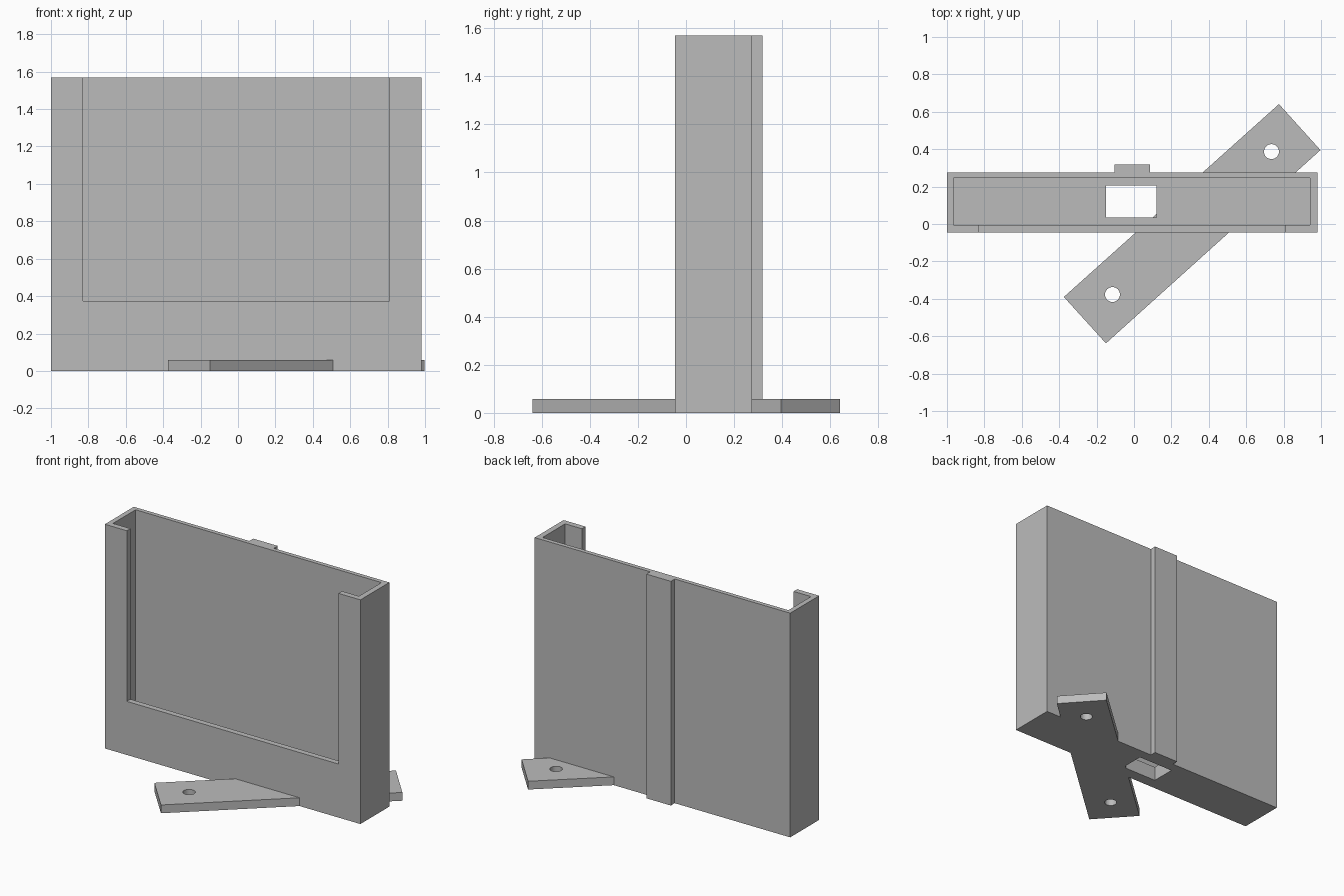
import bpy, bmesh, math

old = bpy.data.objects.get("Cube")
if old:
    bpy.data.objects.remove(old, do_unlink=True)

grey = bpy.data.materials.new("plain grey")
grey.use_nodes = True
grey.diffuse_color = (0.5, 0.5, 0.5, 1)
bsdf = next(n for n in grey.node_tree.nodes if n.type == 'BSDF_PRINCIPLED')
bsdf.inputs["Base Color"].default_value = grey.diffuse_color


def finish(name, bm):
    mesh = bpy.data.meshes.new(name)
    bmesh.ops.recalc_face_normals(bm, faces=bm.faces)
    bm.to_mesh(mesh)
    bm.free()
    mesh.materials.append(grey)
    obj = bpy.data.objects.new(name, mesh)
    bpy.context.collection.objects.link(obj)
    return obj


def prism(name, outline, z0, z1):
    """Extrude a flat outline from z0 up to z1."""
    bm = bmesh.new()
    face = bm.faces.new([bm.verts.new((x, y, z0)) for x, y in outline])
    up = bmesh.ops.extrude_face_region(bm, geom=[face])["geom"]
    for v in up:
        if isinstance(v, bmesh.types.BMVert):
            v.co.z = z1
    return finish(name, bm)


def box(name, x0, x1, y0, y1, z0, z1):
    return prism(name, [(x0, y0), (x1, y0), (x1, y1), (x0, y1)], z0, z1)


def cut(obj, cutter):
    """Subtract the cutter, then remove it."""
    mod = obj.modifiers.new("cut", 'BOOLEAN')
    mod.operation = 'DIFFERENCE'
    mod.solver = 'EXACT'
    mod.object = cutter
    cutter.hide_render = True
    bpy.context.view_layer.objects.active = obj
    bpy.ops.object.modifier_apply(modifier=mod.name)
    bpy.data.objects.remove(cutter, do_unlink=True)


height = 1.57

# Open-topped holder with a front window and a cable slot in the floor
holder = box("holder_shell", -1, 0.98, -0.045, 0.275, 0, height)
cut(holder, box("cavity_cutter", -0.965, 0.94, -0.005, 0.245, 0.1, 2))
cut(holder, box("window_cutter", -0.83, 0.81, -0.2, 0.1, 0.375, 2))
cut(holder, box("slot_cutter", -0.15, 0.12, 0.035, 0.205, -0.2, 0.3))

# Rib down the middle of the back
box("back_rib", -0.105, 0.085, 0.275, 0.318, 0, height)

# Diagonal mounting foot with a screw hole at each end
foot = prism("mounting_foot", [(-0.375, -0.39), (-0.15, -0.638),
                               (0.997, 0.395), (0.775, 0.641)], 0, 0.058)
for cx, cy in [(-0.115, -0.377), (0.735, 0.387)]:
    ring = [(cx + 0.04 * math.cos(a * math.tau / 32),
             cy + 0.04 * math.sin(a * math.tau / 32)) for a in range(32)]
    cut(foot, prism("screw_cutter", ring, -0.1, 0.2))
